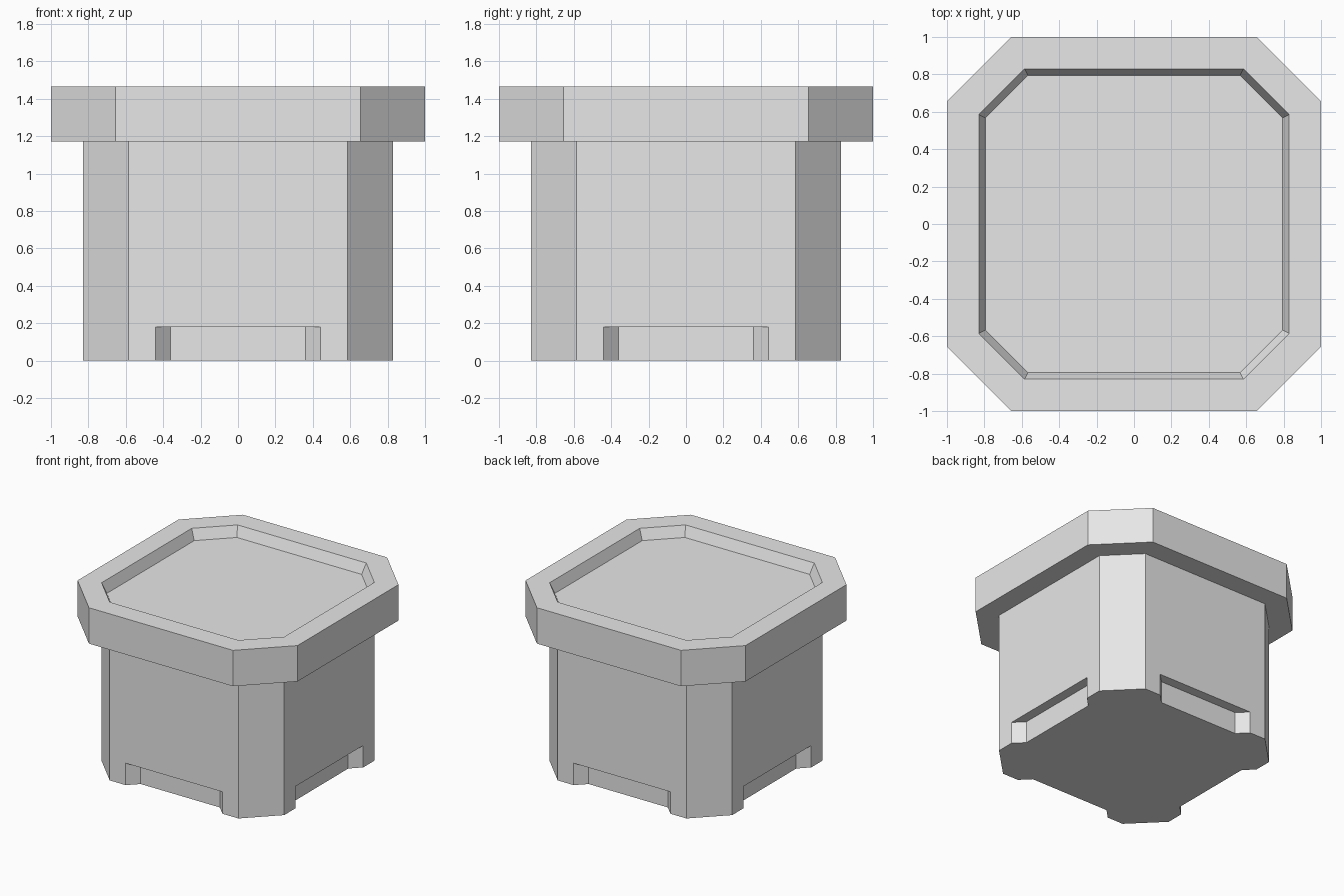
import bpy
from mathutils import Matrix, Vector
from math import pi

if "Cube" in bpy.data.objects:
    bpy.data.objects.remove(bpy.data.objects["Cube"])

grey = bpy.data.materials.new("plain grey")
grey.diffuse_color = (0.8, 0.8, 0.8, 1)
grey.use_nodes = True
grey.node_tree.nodes["Principled BSDF"].inputs["Base Color"].default_value = grey.diffuse_color


def make_object(name, faces):
    """Build a flat-shaded mesh from polygons, sharing coincident points."""
    index, polys = {}, []
    for face in faces:
        polys.append([index.setdefault(tuple(round(c, 5) for c in p), len(index)) for p in face])
    mesh = bpy.data.meshes.new(name)
    mesh.from_pydata(list(index), [], polys)
    mesh.materials.append(grey)
    mesh.validate()
    obj = bpy.data.objects.new(name, mesh)
    bpy.context.collection.objects.link(obj)


def quarter(points, k):
    """Turn points about the vertical axis by k quarter turns."""
    rot = Matrix.Rotation(k * pi / 2, 3, 'Z')
    return [rot @ Vector(p) for p in points]


def octagon(r, c, z):
    """Square of half-width r with cut corners, flat sides from -c to c."""
    return [p for k in range(4) for p in quarter([(-c, -r, z), (c, -r, z)], k)]


# Body: four walls with a tapered notch at the foot of each, and cut corners
R, C, TOP = 0.83, 0.585, 1.17
OUT, INN, DEPTH, NZ = 0.44, 0.36, 0.08, 0.18
plan = [(-OUT, -R), (-INN, -R + DEPTH), (INN, -R + DEPTH), (OUT, -R)]
low = [(x, y, 0) for x, y in plan]
high = [(x, y, NZ) for x, y in plan]
faces, base = [], []
for k in range(4):
    bl, br, tl, tr = (-C, -R, 0), (C, -R, 0), (-C, -R, TOP), (C, -R, TOP)
    wall = [bl, low[0], high[0], high[3], low[3], br, tr, tl]
    corner = [br, (R, -C, 0), (R, -C, TOP), tr]
    notch = [[low[i], low[i + 1], high[i + 1], high[i]] for i in range(3)]
    ceiling = high[::-1]
    faces += [quarter(f, k) for f in [wall, corner, ceiling] + notch]
    base += quarter([bl] + low + [br], k)
faces.append(base[::-1])
make_object("body", faces)

# Lid: overhanging rim with a shallow sloped recess in its top
rings = [octagon(R, C, TOP), octagon(1, 0.655, TOP), octagon(1, 0.655, 1.465),
         octagon(0.83, 0.585, 1.465), octagon(0.795, 0.567, 1.38)]
faces = [[a[i], a[(i + 1) % 8], b[(i + 1) % 8], b[i]]
         for a, b in zip(rings, rings[1:]) for i in range(8)]
faces.append(rings[-1])
make_object("lid", faces)
